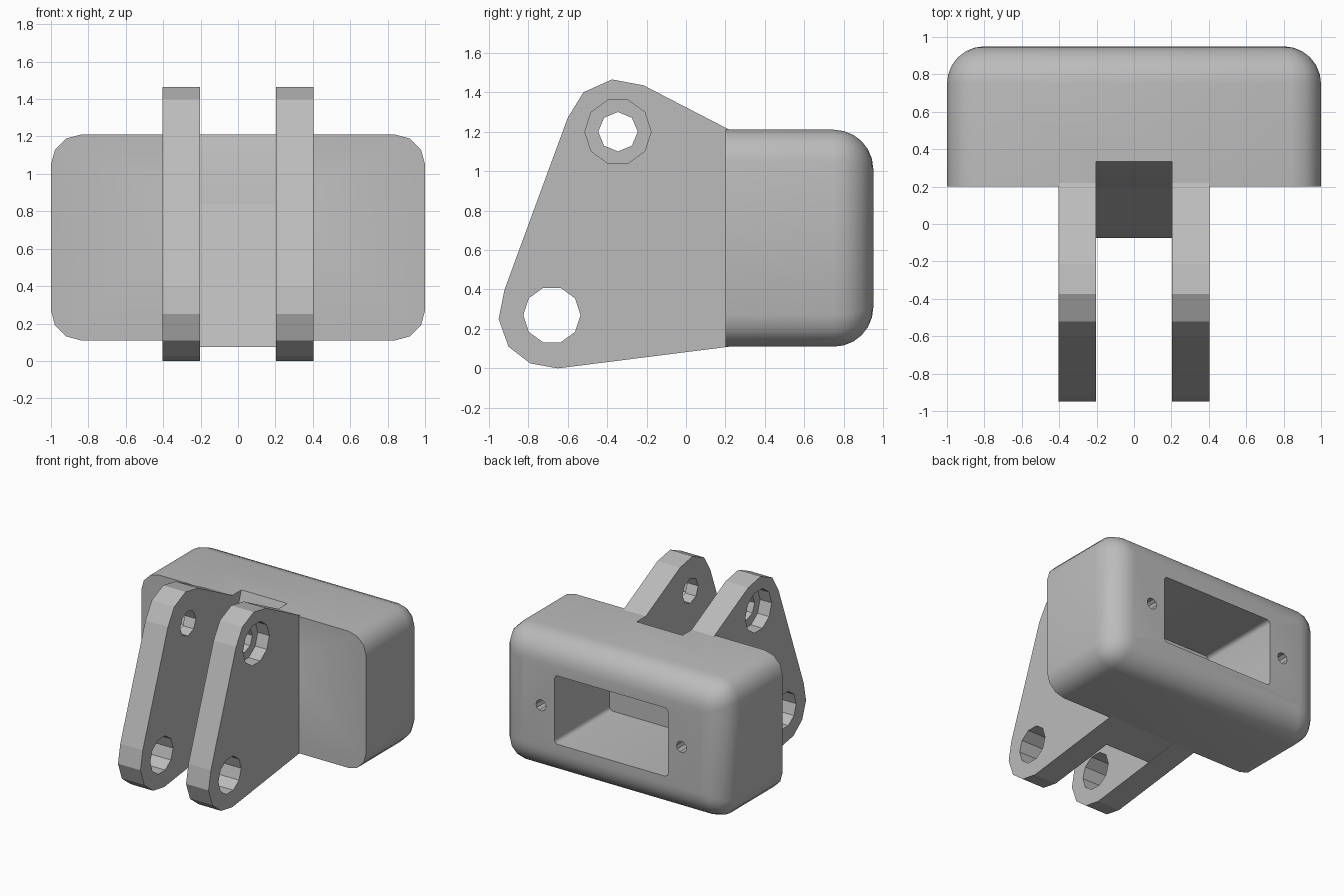
import bpy, bmesh, math

if "Cube" in bpy.data.objects:
    bpy.data.objects.remove(bpy.data.objects["Cube"])

gray = bpy.data.materials.new("mid gray")
gray.diffuse_color = (0.5, 0.5, 0.5, 1)
gray.use_nodes = True
gray.node_tree.nodes["Principled BSDF"].inputs["Base Color"].default_value = gray.diffuse_color


def make(name, bm):
    bmesh.ops.recalc_face_normals(bm, faces=bm.faces)
    mesh = bpy.data.meshes.new(name)
    bm.to_mesh(mesh)
    bm.free()
    mesh.materials.append(gray)
    ob = bpy.data.objects.new(name, mesh)
    bpy.context.collection.objects.link(ob)
    return ob


def loft(name, rings):
    """Skin a list of equal-length closed rings and cap both ends."""
    bm = bmesh.new()
    loops = [[bm.verts.new(p) for p in ring] for ring in rings]
    n = len(loops[0])
    for a, b in zip(loops, loops[1:]):
        for i in range(n):
            j = (i + 1) % n
            bm.faces.new((a[i], a[j], b[j], b[i]))
    bm.faces.new(loops[0])
    bm.faces.new(loops[-1])
    return make(name, bm)


def prism_x(name, pts, x0, x1):
    return loft(name, [[(x, y, z) for y, z in pts] for x in (x0, x1)])


def polygon(cx, cy, r, n, turn=0):
    return [(cx + r * math.cos(turn + math.tau * i / n),
             cy + r * math.sin(turn + math.tau * i / n)) for i in range(n)]


def rounded_rect(hx, hz, r, cz, segs=3):
    pts = []
    for q, (sx, sz) in enumerate([(1, 1), (-1, 1), (-1, -1), (1, -1)]):
        for k in range(segs + 1):
            a = (q + k / segs) * math.pi / 2
            pts.append((sx * (hx - r) + r * math.cos(a),
                        cz + sz * (hz - r) + r * math.sin(a)))
    return pts


def cut(ob, cutter):
    mod = ob.modifiers.new("cut", 'BOOLEAN')
    mod.operation = 'DIFFERENCE'
    mod.solver = 'EXACT'
    mod.object = cutter
    bpy.context.view_layer.objects.active = ob
    bpy.ops.object.modifier_apply(modifier=mod.name)
    bpy.data.objects.remove(cutter)


# Housing: rounded block with a soft rear edge
CZ, R = 0.66, 0.2
rings = [(0.2, 0)] + [(0.75 + R * math.sin(t), R * (1 - math.cos(t)))
                      for t in (i * math.pi / 12 for i in range(7))]
body = loft("housing", [[(x, y, z) for x, z in
                         rounded_rect(1 - d, 0.55 - d, 0.16 - 0.65 * d, CZ)]
                        for y, d in rings])

# Sloped notch in the front of the housing, between the lugs
cut(body, prism_x("notch_cutter", [(0.1, 0.56), (0.371, 1.31), (0.1, 1.31)],
                  -0.204, 0.204))

# Rear pocket and the two screw holes beside it
cut(body, loft("pocket_cutter", [[(x, y, z) for x, z in
                                  rounded_rect(0.505, 0.275, 0.03, CZ)]
                                 for y in (0.25, 1.1)]))
for s in (-1, 1):
    cut(body, loft("screw_cutter", [[(x, y, z) for x, z in
                                     polygon(s * 0.625, CZ, 0.045, 10)]
                                    for y in (0.5, 1.1)]))

# Sloped web joining the lugs
web = prism_x("center_web", [(-0.075, 0.075), (0.22, 0.111), (0.22, 0.892)],
              -0.204, 0.204)

# Pair of lugs with pivot holes and outer counterbores
outline = [(0.22, 1.21), (-0.215, 1.435), (-0.375, 1.465), (-0.52, 1.4),
           (-0.6, 1.27), (-0.92, 0.4), (-0.95, 0.25), (-0.9, 0.11),
           (-0.79, 0.025), (-0.65, 0.0), (0.22, 0.11)]
lugs = []
for side, s in (("left", -1), ("right", 1)):
    lug = prism_x(side + "_lug", outline, s * 0.203, s * 0.403)
    cut(lug, prism_x("c", polygon(-0.68, 0.27, 0.145, 10), s * 0.1, s * 0.5))
    cut(lug, prism_x("c", polygon(-0.345, 1.2, 0.1, 8), s * 0.1, s * 0.5))
    cut(lug, prism_x("c", polygon(-0.345, 1.2, 0.168, 10), s * 0.3, s * 0.5))
    lugs.append(lug)

# Smooth only the rounded housing
bpy.ops.object.select_all(action='DESELECT')
body.select_set(True)
bpy.context.view_layer.objects.active = body
bpy.ops.object.shade_smooth_by_angle(angle=math.radians(35))
